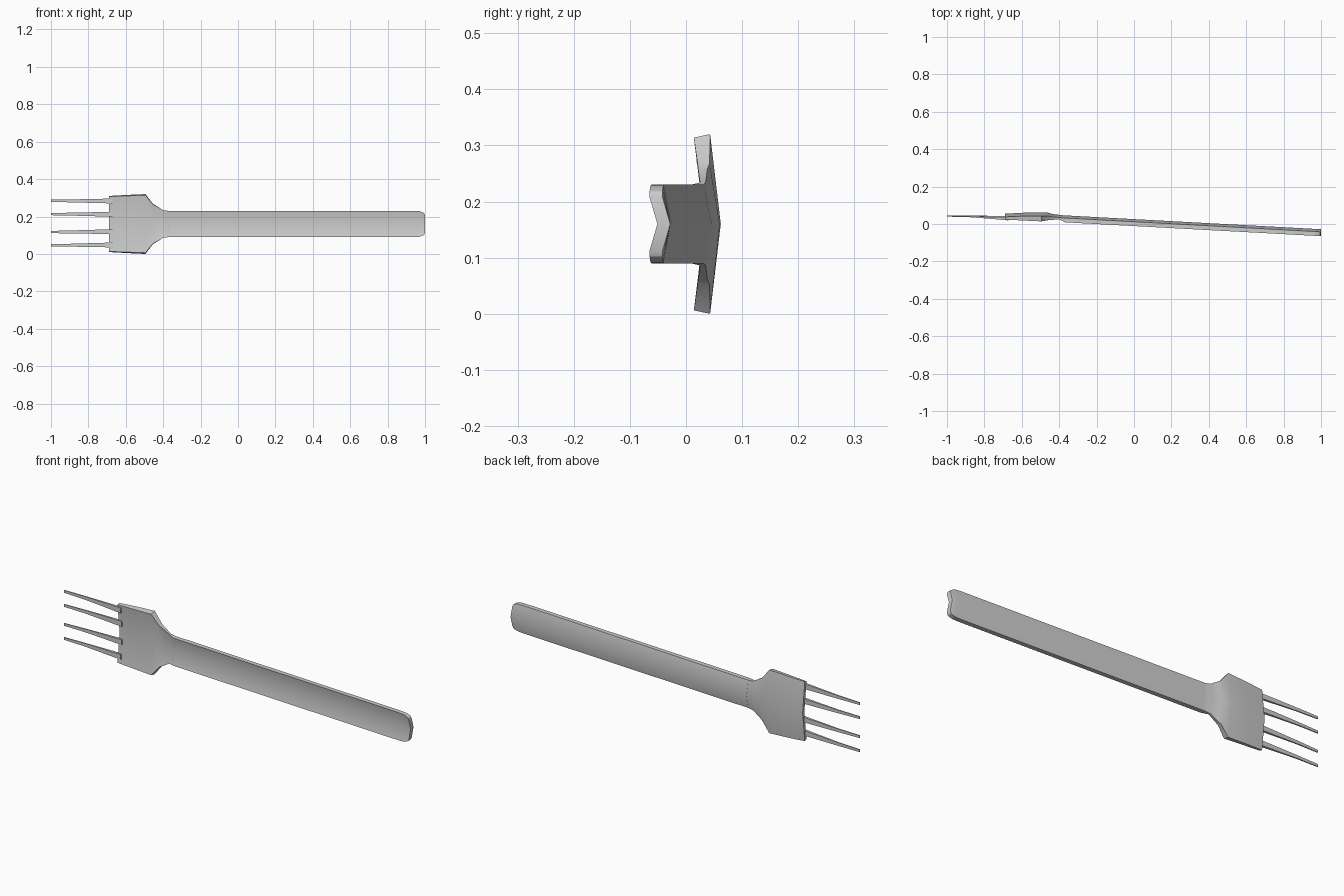
import bpy, bmesh

if "Cube" in bpy.data.objects:
    bpy.data.objects.remove(bpy.data.objects["Cube"])

ZC = 0.16  # height of the long axis


def loft(name, rings):
    """Skin a list of equal-length closed rings and cap both ends."""
    bm = bmesh.new()
    loops = [[bm.verts.new(p) for p in r] for r in rings]
    n = len(loops[0])
    for a, b in zip(loops, loops[1:]):
        for i in range(n):
            j = (i + 1) % n
            bm.faces.new((a[i], a[j], b[j], b[i]))
    bm.faces.new(loops[0])
    bm.faces.new(loops[-1])
    bmesh.ops.recalc_face_normals(bm, faces=bm.faces[:])
    me = bpy.data.meshes.new(name)
    bm.to_mesh(me)
    bm.free()
    ob = bpy.data.objects.new(name, me)
    bpy.context.collection.objects.link(ob)
    bpy.context.view_layer.objects.active = ob
    ob.select_set(True)
    bpy.ops.object.shade_smooth_by_angle(angle=0.5)
    ob.select_set(False)
    return ob


def chevron(x, half, y, thick, depth, slant=0.0):
    """V-shaped section: the middle sits further back than the two edges."""
    f = half - slant
    return [(x, y, ZC + f), (x, y + depth, ZC), (x, y, ZC - f),
            (x, y + thick, ZC - half), (x, y + thick + depth, ZC),
            (x, y + thick, ZC + half)]


# handle: straight, leaning forward toward its rounded end
def handle_y(x):
    return 0.009 - 0.074 * (x + 0.37) / 1.37


handle_stations = [(-0.37, 0.07), (0.94, 0.07), (0.968, 0.0685),
                   (0.985, 0.064), (0.995, 0.058), (1.0, 0.048)]
loft("handle", [chevron(x, h, handle_y(x), 0.023, 0.014)
                for x, h in handle_stations])

# head and neck: x, half width, edge y, thickness, V depth, edge slant
head_stations = [(-0.69, 0.150, 0.024, 0.014, 0.017, 0.003),
                 (-0.60, 0.155, 0.019, 0.023, 0.018, 0.005),
                 (-0.495, 0.160, 0.014, 0.029, 0.019, 0.006),
                 (-0.455, 0.108, 0.021, 0.021, 0.018, 0.003),
                 (-0.438, 0.098, 0.022, 0.016, 0.016, 0.002),
                 (-0.40, 0.074, 0.025, 0.010, 0.014, 0.0),
                 (-0.37, 0.070, 0.0095, 0.022, 0.014, 0.0)]
loft("head", [chevron(*s) for s in head_stations])

# tines: tapering flat prongs with blunt tips
tine_stations = [(-0.67, 0.0, 0.013, 0.007), (-0.78, 0.003, 0.0105, 0.0045),
                 (-0.88, 0.005, 0.008, 0.003), (-1.0, 0.003, 0.006, 0.0025)]
for i, z in enumerate((0.048, 0.119, 0.212, 0.283)):
    base_y = 0.048 - 0.017 * abs(z - ZC) / 0.15 - 0.008
    rings = []
    for x, dy, hw, ht in tine_stations:
        t = (-0.67 - x) / 0.33
        y = base_y * (1 - t) + 0.039 * t + dy
        zc = z + (0.001 if i > 1 else -0.002) * t
        rings.append([(x, y - ht, zc - hw), (x, y - ht, zc + hw),
                      (x, y + ht, zc + hw), (x, y + ht, zc - hw)])
    loft(f"tine_{i + 1}", rings)
